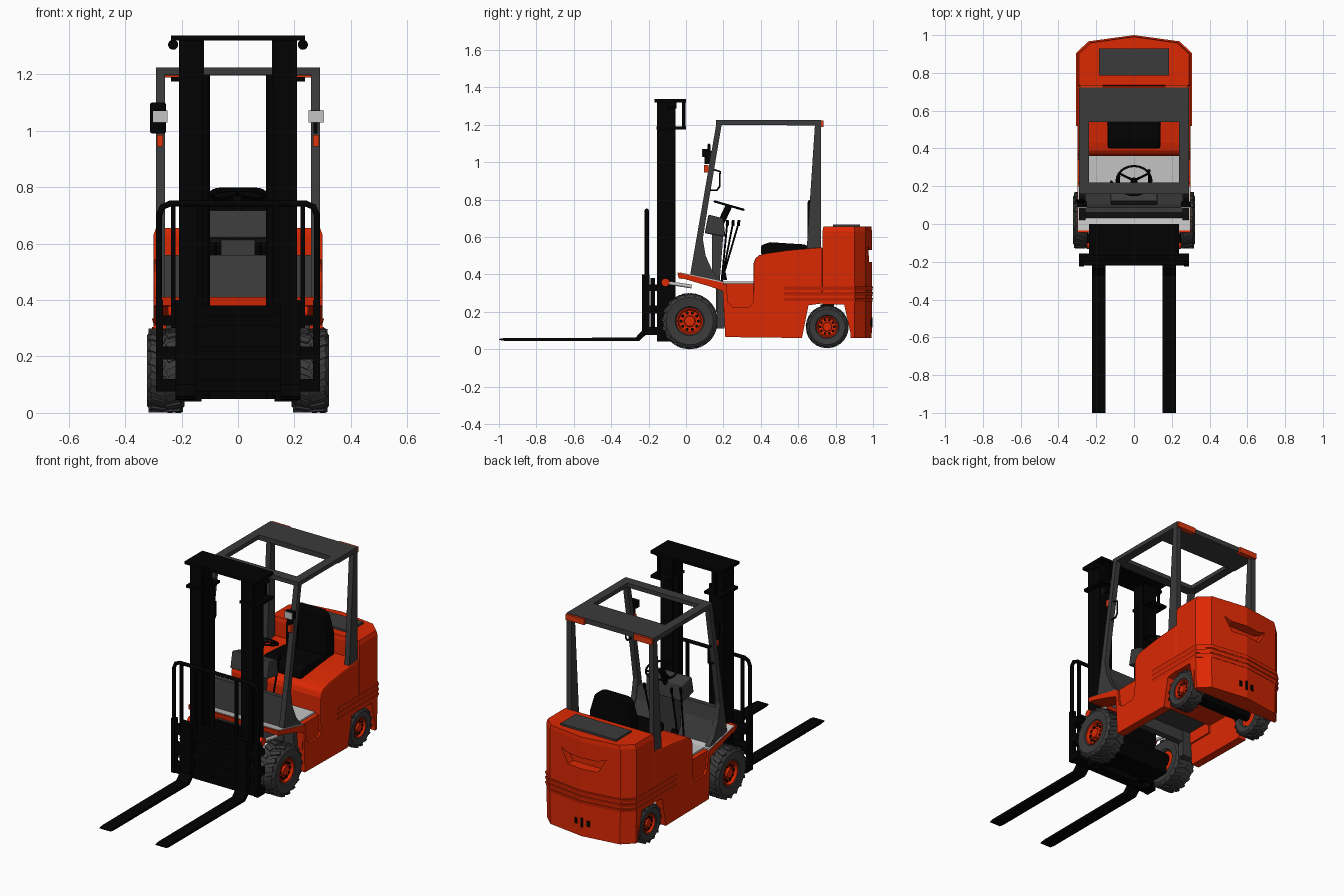
import bpy, bmesh, math
from mathutils import Vector, Matrix

cube = bpy.data.objects.get("Cube")
if cube:
    bpy.data.objects.remove(cube, do_unlink=True)


def material(name, r, g, b):
    m = bpy.data.materials.new(name)
    m.use_nodes = True
    m.diffuse_color = (r, g, b, 1)
    m.node_tree.nodes["Principled BSDF"].inputs["Base Color"].default_value = (r, g, b, 1)
    return m


ORANGE = material("orange_paint", 0.72, 0.021, 0.001)
GREY = material("dark_grey", 0.043, 0.043, 0.043)
BLACK = material("black_steel", 0.0006, 0.0006, 0.0006)
LIGHT = material("light_grey", 0.55, 0.55, 0.55)
LAMP = material("orange_lamp", 0.72, 0.035, 0.004)
SIDES = (("left", 1), ("right", -1))


def finish(name, bm, mat, smooth=False, bevel=0):
    bmesh.ops.recalc_face_normals(bm, faces=bm.faces)
    me = bpy.data.meshes.new(name)
    bm.to_mesh(me)
    bm.free()
    me.materials.append(mat)
    ob = bpy.data.objects.new(name, me)
    bpy.context.scene.collection.objects.link(ob)
    if smooth:
        me.shade_smooth()
        me.set_sharp_from_angle(angle=math.radians(35))
    if bevel:
        mod = ob.modifiers.new("bevel", "BEVEL")
        mod.width, mod.segments = bevel, 2
    return ob


def prism(name, pts, axis, a, b, mat, taper=1, bevel=0):
    """Extrude a 2D outline along one axis from a to b."""
    def place(p, t):
        return {"x": (t, *p), "y": (p[0], t, p[1]), "z": (*p, t)}[axis]
    bm = bmesh.new()
    mid = sum((Vector(p) for p in pts), Vector((0, 0))) / len(pts)
    low = [bm.verts.new(place(p, a)) for p in pts]
    top = [bm.verts.new(place(tuple(mid + (Vector(p) - mid) * taper), b)) for p in pts]
    bm.faces.new(low)
    bm.faces.new(top)
    for i in range(len(pts)):
        j = (i + 1) % len(pts)
        bm.faces.new((low[i], low[j], top[j], top[i]))
    return finish(name, bm, mat, bevel=bevel)


def box(name, x0, x1, y0, y1, z0, z1, mat, bevel=0):
    return prism(name, [(x0, y0), (x1, y0), (x1, y1), (x0, y1)], "z", z0, z1, mat, bevel=bevel)


def pair(name, x0, x1, pts, mat, bevel=0):
    for side, s in SIDES:
        prism(f"{side}_{name}", pts, "x", s * x0, s * x1, mat, bevel=bevel)


def pair_box(name, x0, x1, y0, y1, z0, z1, mat):
    pair(name, x0, x1, [(y0, z0), (y1, z0), (y1, z1), (y0, z1)], mat)


def rod(name, p, q, r, mat, n=16):
    p, q = Vector(p), Vector(q)
    turn = (q - p).to_track_quat("Z", "Y").to_matrix().to_4x4()
    bm = bmesh.new()
    bmesh.ops.create_cone(bm, cap_ends=True, segments=n, radius1=r, radius2=r,
                          depth=(q - p).length, matrix=Matrix.Translation((p + q) / 2) @ turn)
    return finish(name, bm, mat, smooth=True)


def tube(name, pts, r, mat, cyclic=False):
    cu = bpy.data.curves.new(name, "CURVE")
    cu.dimensions, cu.bevel_depth, cu.bevel_resolution = "3D", r, 2
    cu.use_fill_caps = True
    sp = cu.splines.new("POLY")
    sp.points.add(len(pts) - 1)
    for q, p in zip(sp.points, pts):
        q.co = (*p, 1)
    sp.use_cyclic_u = cyclic
    cu.materials.append(mat)
    ob = bpy.data.objects.new(name, cu)
    bpy.context.scene.collection.objects.link(ob)


def lathe(name, profile, centre, mat):
    """Spin (radius, x) points round the x axis."""
    bm = bmesh.new()
    verts = [bm.verts.new((x, 0, r)) for r, x in profile]
    edges = [bm.edges.new(e) for e in zip(verts, verts[1:])]
    bmesh.ops.spin(bm, geom=verts + edges, axis=(1, 0, 0), cent=(0, 0, 0),
                   angle=math.tau, steps=36, use_duplicate=False)
    bmesh.ops.remove_doubles(bm, verts=bm.verts, dist=0.0001)
    bmesh.ops.translate(bm, verts=bm.verts, vec=centre)
    return finish(name, bm, mat, smooth=True)


# Wheels: tyre, tread lugs, rim and bolts
def wheel(name, s, x0, x1, y, z, r, rim, lugs):
    c, w = Vector((s * (x0 + x1) / 2, y, z)), (x1 - x0) / 2
    t = r - 0.007
    lathe(name + "_tyre", [(rim, -w * .7), (rim * 1.15, -w * .9), (t * .88, -w), (t, -w * .8),
                           (t, w * .8), (t * .88, w), (rim * 1.15, w * .9), (rim, w * .7)], c, GREY)
    bm = bmesh.new()
    for i in range(lugs * 2):
        k = 1 if i % 2 else -1
        spin = Matrix.Rotation(math.pi * i / lugs, 4, "X")
        m = (Matrix.Translation(c) @ spin @ Matrix.Translation((k * w * .45, 0, r - 0.011))
             @ Matrix.Rotation(k * .4, 4, "Z") @ Matrix.Diagonal((w * .85, r * .17, 0.02, 1)))
        bmesh.ops.create_cube(bm, size=1, matrix=m)
    finish(name + "_tread", bm, GREY)
    lathe(name + "_rim", [(0, s * w * .8), (rim * .4, s * w * .8), (rim * .45, s * w * .6),
                          (rim * .85, s * w * .6), (rim * .95, s * w * .85), (rim * 1.05, s * w * .85),
                          (rim * 1.05, -s * w * .6), (0, -s * w * .6)], c, ORANGE)
    for i in range(10):
        a = math.tau * i / 10
        p = c + Vector((s * w * .55, math.cos(a) * rim * .68, math.sin(a) * rim * .68))
        rod(f"{name}_bolt_{i}", p, p + Vector((s * w * .12, 0, 0)), rim * .13, BLACK, 8)


for side, s in SIDES:
    wheel(side + "_front_wheel", s, .19, .322, .02, .15, .15, .068, 18)
    wheel(side + "_rear_wheel", s, .195, .292, .755, .12, .115, .055, 16)
rod("front_axle", (-.2, .02, .15), (.2, .02, .15), .05, BLACK)
rod("rear_axle", (-.2, .755, .12), (.2, .755, .12), .03, BLACK)
box("rear_axle_beam", -.15, .15, .72, .79, .09, .24, BLACK)

# Chassis, side skirts and steps
pair("skirt", .25, .3, [(.195, .35), (.21, .065), (.62, .06), (.655, .235), (.73, .245), (.73, .3),
                        (.36, .3), (.36, .25), (.34, .225), (.25, .225), (.225, .25), (.215, .35)], ORANGE)
pair("rear_arch", .25, .3, [(.845, .242), (.885, .242), (.885, .06)], ORANGE)
pair_box("step_panel", .24, .288, .2, .37, .2, .352, ORANGE)
pair("fender", .19, .3, [(-.045, .41), (0, .4), (.2, .355), (.2, .31), (.13, .335), (-.04, .385)], ORANGE)
prism("front_crossbar", [(-.045, .41), (-.02, .405), (-.02, .375), (-.04, .38)], "x", -.3, .3, ORANGE)
prism("floor_front", [(-.034, .411), (0, .404), (.2, .361), (.2, .34), (-.034, .4)], "x", -.297, .297, LIGHT)
box("floor", -.26, .26, .18, .37, .34, .362, LIGHT)
box("bulkhead", -.19, .19, .16, .2, .2, .345, GREY)
pair_box("wheel_well", .19, .255, .165, .205, .11, .345, GREY)
box("underbody", -.245, .245, .2, .73, .27, .34, GREY)

# Seat hood
prism("hood", [(.36, .25), (.36, .455), (.37, .485), (.39, .502), (.43, .513), (.55, .53),
               (.73, .545), (.73, .25)], "x", -.3, .3, ORANGE, bevel=.008)


# Counterweight with ribs, handle recess and tow pin
def rear_outline(front, grow=0):
    half = [(.3 + grow, front), (.3 + grow, .9 + grow), (.235 + grow, .961 + grow), (0, .994 + grow)]
    return half + [(-x, y) for x, y in reversed(half[:3])]


prism("counterweight_base", rear_outline(.88), "z", .24, .06, ORANGE, taper=.985)
main = prism("counterweight", rear_outline(.73), "z", .24, .63, ORANGE)
prism("counterweight_cap", rear_outline(.73), "z", .63, .655, ORANGE, taper=.97)
for i, z in enumerate((.255, .285, .315)):
    prism(f"rib_{i}", rear_outline(.52, .006), "z", z + .02, z, ORANGE, taper=.977)
cutter = prism("handle_cutter", [(-.15, .55), (-.1, .465), (.1, .465), (.15, .55), (.1, .53), (-.1, .53)],
               "y", .93, 1.1, ORANGE)
cutter.hide_render = True
cutter.hide_viewport = True
cut = main.modifiers.new("recess", "BOOLEAN")
cut.object, cut.operation, cut.solver = cutter, "DIFFERENCE", "EXACT"
pair_box("tow_plate", .03, .05, .96, .991, .125, .16, BLACK)
rod("tow_pin", (0, .988, .115), (0, .988, .17), .01, BLACK)
box("radiator_cover", -.185, .185, .785, .93, .65, .667, GREY)

# Overhead guard
pair("front_pillar", .258, .29, [(.02, .385), (.163, 1.21), (.192, 1.21), (.115, .75), (.09, .59),
                                 (.105, .5), (.14, .42), (.195, .355)], GREY)
pair("rear_pillar", .258, .29, [(.645, .53), (.69, 1.21), (.722, 1.21), (.722, .53)], GREY)
box("roof_front", -.29, .29, .16, .22, 1.2, 1.225, GREY)
box("roof_rear", -.29, .29, .54, .722, 1.195, 1.225, GREY)
pair_box("roof_rail", .238, .29, .22, .54, 1.2, 1.225, GREY)
pair_box("tail_lamp", .165, .287, .705, .735, 1.188, 1.222, LAMP)

# Headlamps, indicators, mirror and grab handles
pair_box("headlamp_glass", .25, .302, .085, .089, 1.03, 1.07, LIGHT)
pair_box("headlamp_housing", .249, .303, .089, .118, 1.029, 1.071, BLACK)
pair_box("indicator", .265, .287, .095, .12, .945, .985, LAMP)
pair_box("lamp_bracket", .268, .282, .1, .15, .99, 1.06, BLACK)
box("mirror", -.312, -.255, .115, .13, .99, 1.1, BLACK, bevel=.012)
for side, s in SIDES:
    tube(side + "_grab_handle", [(s * .275, .13, .85), (s * .275, .165, .85), (s * .275, .18, .87),
                                 (s * .275, .182, .95), (s * .275, .15, .96)], .005, BLACK)

# Cowl, dash, steering and levers
prism("cowl", [(.03, .39), (.06, .56), (.088, .56), (.105, .48), (.165, .36)], "x", -.258, .258, GREY)
prism("dash", [(.1, .62), (.12, .72), (.2, .7), (.21, .6)], "x", -.125, .125, GREY, bevel=.008)
prism("column", [(.14, .64), (.2, .62), (.18, .36), (.14, .36)], "x", -.06, .06, GREY)
hub = Vector((0, .23, .768))
tilt = Matrix.Rotation(-.28, 3, "X")
ring = [hub + tilt @ Vector((math.cos(a) * .092, math.sin(a) * .08, 0))
        for a in (math.tau * i / 24 for i in range(24))]
tube("steering_wheel", ring, .006, BLACK, cyclic=True)
for i in (2, 10, 18):
    rod(f"wheel_spoke_{i}", hub, ring[i], .006, BLACK, 8)
rod("steering_shaft", (0, .17, .64), hub, .018, BLACK)
for i, x in enumerate((-.12, -.08, .08)):
    rod(f"lever_{i}", (x, .19, .36), (x, .22 + .03 * i, .67), .005, BLACK, 8)
    rod(f"lever_knob_{i}", (x, .22 + .03 * i, .66), (x, .223 + .03 * i, .69), .008, BLACK, 8)
pair("pedal", .05, .09, [(.2, .37), (.22, .37), (.21, .42), (.2, .42)], BLACK)

# Seat
prism("seat_cushion", [(.4, .505), (.4, .555), (.45, .572), (.64, .56), (.68, .52)], "x",
      -.14, .14, BLACK, bevel=.012)
prism("seat_back", [(-.14, .53), (-.14, .68), (-.11, .78), (-.08, .798), (.08, .798), (.11, .78),
                    (.14, .68), (.14, .53)], "y", .65, .72, BLACK, bevel=.012)

# Mast channels, cross plates and lift cylinders
pair_box("outer_mast_web", .195, .21, -.155, -.055, .04, 1.325, BLACK)
pair_box("outer_mast_front_flange", .13, .21, -.155, -.135, .04, 1.325, BLACK)
pair_box("outer_mast_back_flange", .13, .21, -.075, -.055, .04, 1.325, BLACK)
pair_box("inner_mast", .12, .165, -.145, -.07, .06, 1.32, BLACK)
for side, s in SIDES:
    rod(side + "_lift_cylinder", (s * .118, -.08, .05), (s * .118, -.08, 1.2), .018, BLACK)
    rod(side + "_tie_rod", (s * .19, -.012, 1.18), (s * .19, -.012, 1.33), .009, BLACK, 8)
    rod(side + "_pulley", (s * .23, -.1, 1.305), (s * .23, -.05, 1.305), .018, BLACK)
    rod(side + "_tilt_ram", (s * .235, -.11, .357), (s * .235, .03, .335), .01, LIGHT)
    rod(side + "_tilt_pivot", (s * .205, -.11, .357), (s * .248, -.11, .357), .022, ORANGE)
box("mast_top_plate", -.238, .238, -.168, 0, 1.32, 1.337, BLACK)
pair_box("mast_mid_plate", .12, .238, -.157, 0, 1.175, 1.19, BLACK)
box("mast_back_plate", -.2, .2, -.08, -.055, .05, .38, BLACK)
box("mast_foot", -.19, .19, -.06, .06, .055, .13, BLACK)

# Carriage, load guard and forks
box("carriage_plate", -.155, .155, -.19, -.165, .12, .38, BLACK)
for i, (z0, z1) in enumerate(((.075, .12), (.19, .235), (.31, .345))):
    box(f"carriage_bar_{i}", -.29, .29, -.22, -.155, z0, z1, BLACK)
pair_box("carriage_end", .265, .29, -.225, -.195, .075, .4, BLACK)
corner = [(.28, .1), (.28, .7), (.268, .73), (.24, .742)]
tube("load_guard", [(x, -.21, z) for x, z in corner + [(-x, z) for x, z in reversed(corner)]], .011, BLACK)
pair_box("guard_bar", .222, .238, -.218, -.202, .3, .742, BLACK)
pair_box("inner_guard_bar", .13, .146, -.218, -.202, .3, .742, BLACK)
pair("fork", .15, .222, [(-1, .05), (-.97, .045), (-.25, .045), (-.2, .09), (-.2, .4), (-.235, .4),
                         (-.235, .1), (-.27, .062), (-.97, .06), (-1, .055)], BLACK)
